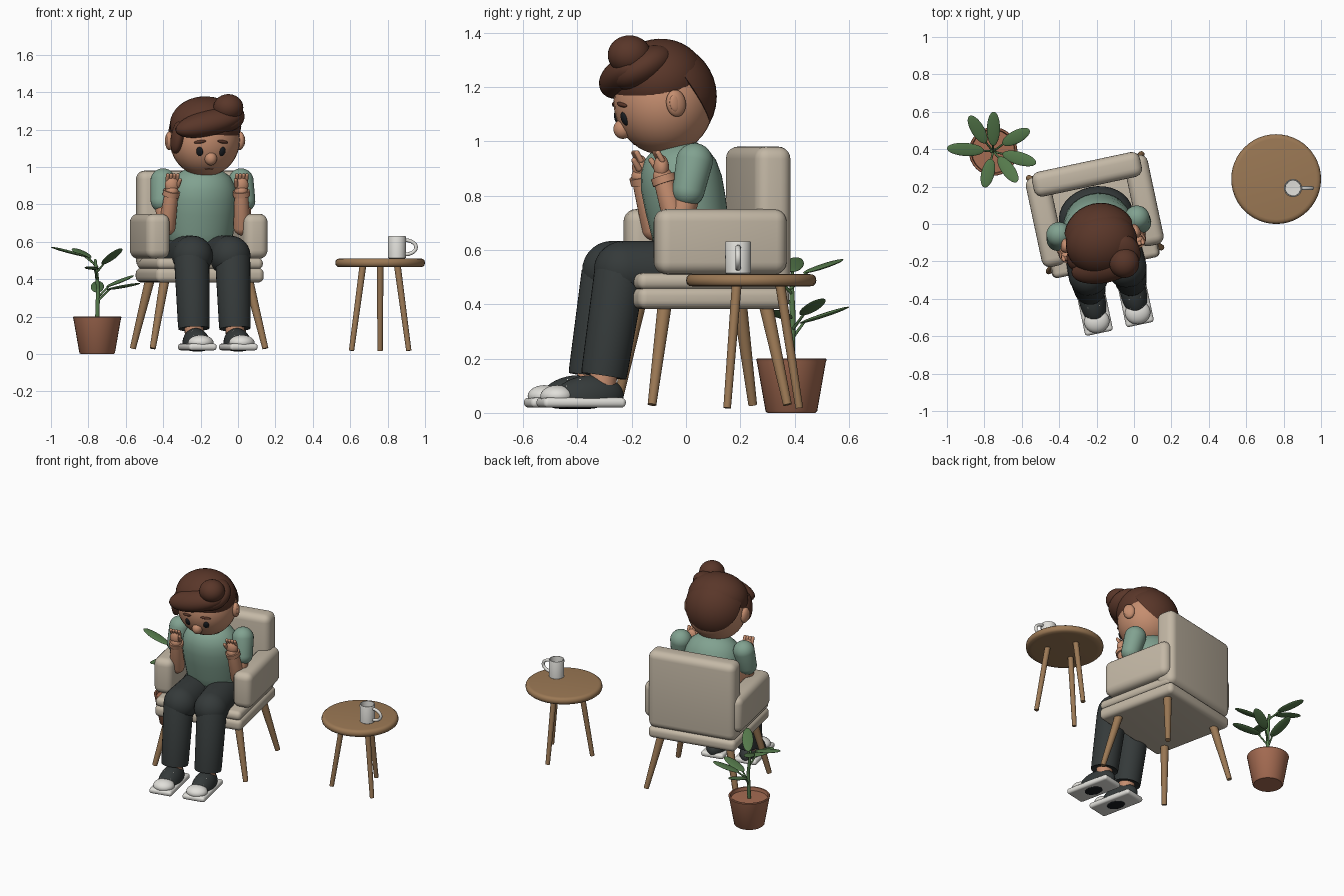
import bpy, bmesh
from math import radians, sin, cos, pi
from mathutils import Matrix, Vector, Euler

if "Cube" in bpy.data.objects:
    bpy.data.objects.remove(bpy.data.objects["Cube"])

WORLD = Matrix.Identity(4)
# chair and sitter share one turned frame
SEATED = Matrix.Translation((-.21, .07, 0)) @ Matrix.Rotation(radians(12), 4, 'Z')
frame = WORLD


def mat(name, c):
    m = bpy.data.materials.new(name)
    m.diffuse_color = (*c, 1)
    m.use_nodes = True
    m.node_tree.nodes["Principled BSDF"].inputs["Base Color"].default_value = m.diffuse_color
    return m


FABRIC = mat("cream_fabric", (.55, .48, .38))
WOOD = mat("wood", (.33, .19, .09))
GREEN = mat("shirt_green", (.22, .36, .28))
DARK = mat("dark_cloth", (.035, .042, .042))
SKIN = mat("skin", (.56, .27, .16))
HAIR = mat("hair", (.1, .037, .022))
LEAF = mat("leaf_green", (.09, .19, .07))
CLAY = mat("clay", (.38, .15, .085))
WHITE = mat("white", (.75, .74, .7))
BLACK = mat("eye_black", (.01, .012, .015))


def finish(name, bm, m, angle=40):
    bm.transform(frame)
    bmesh.ops.recalc_face_normals(bm, faces=bm.faces)
    me = bpy.data.meshes.new(name)
    bm.to_mesh(me)
    bm.free()
    me.materials.append(m)
    ob = bpy.data.objects.new(name, me)
    bpy.context.collection.objects.link(ob)
    bpy.ops.object.select_all(action='DESELECT')
    ob.select_set(True)
    bpy.context.view_layer.objects.active = ob
    bpy.ops.object.shade_smooth_by_angle(angle=radians(angle))
    return ob


def ball(name, loc, size, m, rot=(0, 0, 0), cut=None):
    bm = bmesh.new()
    bmesh.ops.create_uvsphere(bm, u_segments=32, v_segments=18, radius=1)
    e = Euler([radians(a) for a in rot]).to_matrix().to_4x4()
    bm.transform(Matrix.Translation(loc) @ e @ Matrix.Diagonal((*size, 1)))
    if cut:
        r = bmesh.ops.bisect_plane(bm, geom=bm.verts[:] + bm.edges[:] + bm.faces[:],
                                   plane_co=cut[0], plane_no=cut[1], clear_inner=True)
        edges = [g for g in r['geom_cut'] if isinstance(g, bmesh.types.BMEdge)]
        bmesh.ops.edgeloop_fill(bm, edges=edges)
    return finish(name, bm, m)


def box(name, loc, size, r, m, segs=5):
    bm = bmesh.new()
    bmesh.ops.create_cube(bm, size=1)
    bm.transform(Matrix.Translation(loc) @ Matrix.Diagonal((*size, 1)))
    bmesh.ops.bevel(bm, geom=bm.edges[:], offset=r, segments=segs, profile=.5, affect='EDGES')
    return finish(name, bm, m)


def lathe(name, prof, m, mx=WORLD, n=32):
    bm = bmesh.new()
    rings = [[bm.verts.new((r * cos(2 * pi * i / n), r * sin(2 * pi * i / n), z)) for i in range(n)]
             for r, z in prof]
    for a, b in zip(rings, rings[1:]):
        for i in range(n):
            bm.faces.new((a[i], a[(i + 1) % n], b[(i + 1) % n], b[i]))
    bm.faces.new(rings[0])
    bm.faces.new(rings[-1])
    bm.transform(mx)
    return finish(name, bm, m)


def limb(name, p, q, r1, r2, m, rounded=True, n=24):
    p, q = Vector(p), Vector(q)
    d = q - p
    L = d.length
    prof = [(r1, 0), (r2, L)]
    if rounded:
        a = [radians(t) for t in range(3, 91, 12)]
        prof = [(r1 * sin(t), -r1 * cos(t)) for t in a] + [(r2 * sin(t), L + r2 * cos(t)) for t in a[::-1]]
    return lathe(name, prof, m, Matrix.Translation(p) @ d.to_track_quat('Z', 'Y').to_matrix().to_4x4(), n)


# ---- armchair
frame = SEATED
box("seat_base", (0, -.025, .422), (.59, .57, .078), .03, FABRIC)
box("seat_cushion", (0, -.035, .484), (.58, .55, .062), .028, FABRIC)
box("backrest", (0, .2, .718), (.59, .135, .525), .045, FABRIC)
for s in (-1, 1):
    box("armrest", (s * .268, 0, .63), (.13, .49, .24), .045, FABRIC)
    for f in (-1, 1):
        limb("chair_leg", (s * .308, f * .255 - .01, .03), (s * .228, f * .19 - .01, .4), .016, .026, WOOD, False)

# ---- sitter: torso and hips
lean = Matrix.Translation((0, -.035, .57)) @ Matrix.Rotation(radians(11), 4, 'X') @ Matrix.Diagonal((1, .8, 1, 1))
lathe("shirt", [(.15, 0), (.17, .03), (.178, .1), (.186, .2), (.187, .28), (.175, .34), (.145, .39),
                (.1, .42), (.04, .435)], GREEN, lean)
ball("hips", (0, -.03, .55), (.2, .16, .12), DARK)
limb("neck", (0, -.1, .93), (0, -.13, 1.03), .075, .075, SKIN)

# ---- arms, legs and shoes, both sides
for s in (-1, 1):
    limb("sleeve", (s * .213, -.085, .925), (s * .225, -.11, .82), .068, .06, GREEN)
    limb("upper_arm", (s * .222, -.1, .84), (s * .205, -.146, .68), .047, .045, SKIN)
    limb("forearm", (s * .205, -.148, .68), (s * .19, -.2, .87), .046, .036, SKIN)
    limb("cuff", (s * .194, -.192, .845), (s * .19, -.2, .872), .045, .045, SKIN, False)
    ball("palm", (s * .19, -.205, .905), (.038, .028, .045), SKIN)
    for i in range(4):
        x = s * (.162 + .018 * i)
        limb("finger", (x, -.207, .93), (x, -.222, .957), .0105, .01, SKIN, n=12)
    limb("thumb", (s * .16, -.215, .9), (s * .152, -.235, .93), .012, .01, SKIN, n=12)
    limb("thigh", (s * .085, -.02, .525), (s * .103, -.33, .525), .11, .108, DARK)
    lathe("trouser_leg", [(.075, .005), (.083, 0), (.085, .02), (.094, .38), (.08, .42)], DARK,
          Matrix.Translation((s * .112, -.405, .135)) @ Matrix.Rotation(radians(-9), 4, 'X'))
    limb("ankle", (s * .112, -.41, .09), (s * .112, -.4, .2), .05, .05, SKIN, False)
    box("shoe_sole", (s * .112, -.49, .038), (.152, .31, .036), .016, WHITE)
    ball("shoe_upper", (s * .112, -.465, .055), (.07, .135, .083), DARK, (7, 0, 0),
         ((0, 0, .04), (0, 0, 1)))
    ball("toe_cap", (s * .112, -.58, .062), (.068, .062, .04), WHITE)
    ball("tread_patch", (s * .112, -.49, .02), (.045, .06, .006), BLACK)
    for i in range(3):
        y, z = -.5 - .025 * i, .128 - .012 * i
        limb("lace", (s * .112 - .03, y, z - .008), (s * .112 + .03, y, z - .008), .005, .005, WHITE, n=8)

# ---- head and face
ball("head", (0, -.155, 1.145), (.188, .185, .195), SKIN)
ball("nose", (0, -.31, 1.045), (.033, .034, .036), SKIN)
ball("mouth", (0, -.262, .992), (.028, .008, .006), HAIR)
for s in (-1, 1):
    ball("ear", (s * .192, -.15, 1.14), (.024, .038, .05), SKIN, (10, 0, s * 12))
    ball("inner_ear", (s * .208, -.156, 1.14), (.01, .022, .032), SKIN, (10, 0, s * 12))
    ball("eye", (s * .062, -.316, 1.083), (.018, .011, .026), BLACK, (20, 0, s * 18))
    ball("eyebrow", (s * .062, -.325, 1.135), (.034, .012, .009), HAIR, (0, s * 8, s * 18))

# ---- hair
ball("hair_back", (0, -.158, 1.165), (.2, .198, .2), HAIR, cut=((0, -.06, 1.16), (0, .82, .57)))
ball("hair_top", (0, -.175, 1.225), (.192, .172, .152), HAIR, (12, 0, 0))
ball("hair_swoop", (-.01, -.305, 1.235), (.185, .085, .068), HAIR, (15, -13, 0))
ball("hair_side_sweep", (.08, -.25, 1.27), (.115, .12, .07), HAIR, (28, -8, 0))
ball("hair_quiff", (.097, -.305, 1.318), (.08, .08, .072), HAIR)
ball("hair_side_lock", (-.165, -.235, 1.16), (.035, .055, .09), HAIR, (10, 8, 0))

# ---- side table
frame = Matrix.Translation((.76, .24, 0))
lathe("table_top", [(.2, .465), (.228, .467), (.237, .475), (.24, .488), (.237, .501), (.228, .509), (.215, .511)],
      WOOD, n=48)
for a in (90, 210, 330):
    c, s = cos(radians(a)), sin(radians(a))
    limb("table_leg", (.177 * c, .177 * s, .018), (.107 * c, .107 * s, .47), .014, .018, WOOD, False)

# ---- mug
frame = Matrix.Translation((.85, .192, .511))
lathe("mug", [(.042, 0), (.047, .004), (.048, .115), (.046, .12), (.042, .12), (.041, .112), (.04, .012), (.01, .01)],
      WHITE)
pts = [(.044 + .058 * sin(t), .06 + .038 * cos(t)) for t in [pi * i / 10 for i in range(11)]]
bm = bmesh.new()
rings = []
for i, (x, z) in enumerate(pts):
    t = pi * i / 10
    rings.append([bm.verts.new((x + .01 * cos(u) * sin(t), .01 * sin(u), z + .01 * cos(u) * cos(t)))
                  for u in [2 * pi * k / 12 for k in range(12)]])
for a, b in zip(rings, rings[1:]):
    for k in range(12):
        bm.faces.new((a[k], a[(k + 1) % 12], b[(k + 1) % 12], b[k]))
finish("mug_handle", bm, WHITE)

# ---- potted plant
frame = Matrix.Translation((-.753, .388, 0))
lathe("pot", [(.088, 0), (.095, .006), (.127, .188), (.13, .196), (.127, .2), (.118, .2), (.114, .178), (.02, .18)],
      CLAY)
limb("stem", (0, 0, .17), (.005, .005, .35), .012, .011, LEAF, n=12)
limb("stem_upper", (.005, .005, .35), (-.01, 0, .5), .011, .008, LEAF, n=12)
# each leaf: stem height, base, tip
leaves = [(.47, (-.05, .004, .52), (-.247, .017, .572)), (.46, (-.04, .045, .515), (-.127, .19, .565)),
          (.27, (0, .03, .33), (.003, .212, .39)), (.3, (.05, .04, .36), (.195, .115, .42)),
          (.28, (.05, -.012, .345), (.23, -.063, .378)), (.44, (.03, -.03, .48), (.128, -.163, .565)),
          (.4, (-.01, -.04, .455), (-.047, -.193, .465))]
for h, b, t in leaves:
    b, t = Vector(b), Vector(t)
    limb("leaf_stalk", (0, 0, h), b.lerp(t, .1), .006, .005, LEAF, n=10)
    d = t - b
    yaw = Matrix.Rotation(Vector((d.x, d.y)).angle_signed(Vector((1, 0))), 4, 'Z')
    pitch = Matrix.Rotation(-Vector((d.xy.length, 0)).angle_signed(Vector((d.xy.length, -d.z))), 4, 'Y')
    e = (yaw @ pitch).to_euler()
    ball("leaf", (b + t) / 2, (d.length / 2, .035, .008), LEAF, [a * 180 / pi for a in e])
